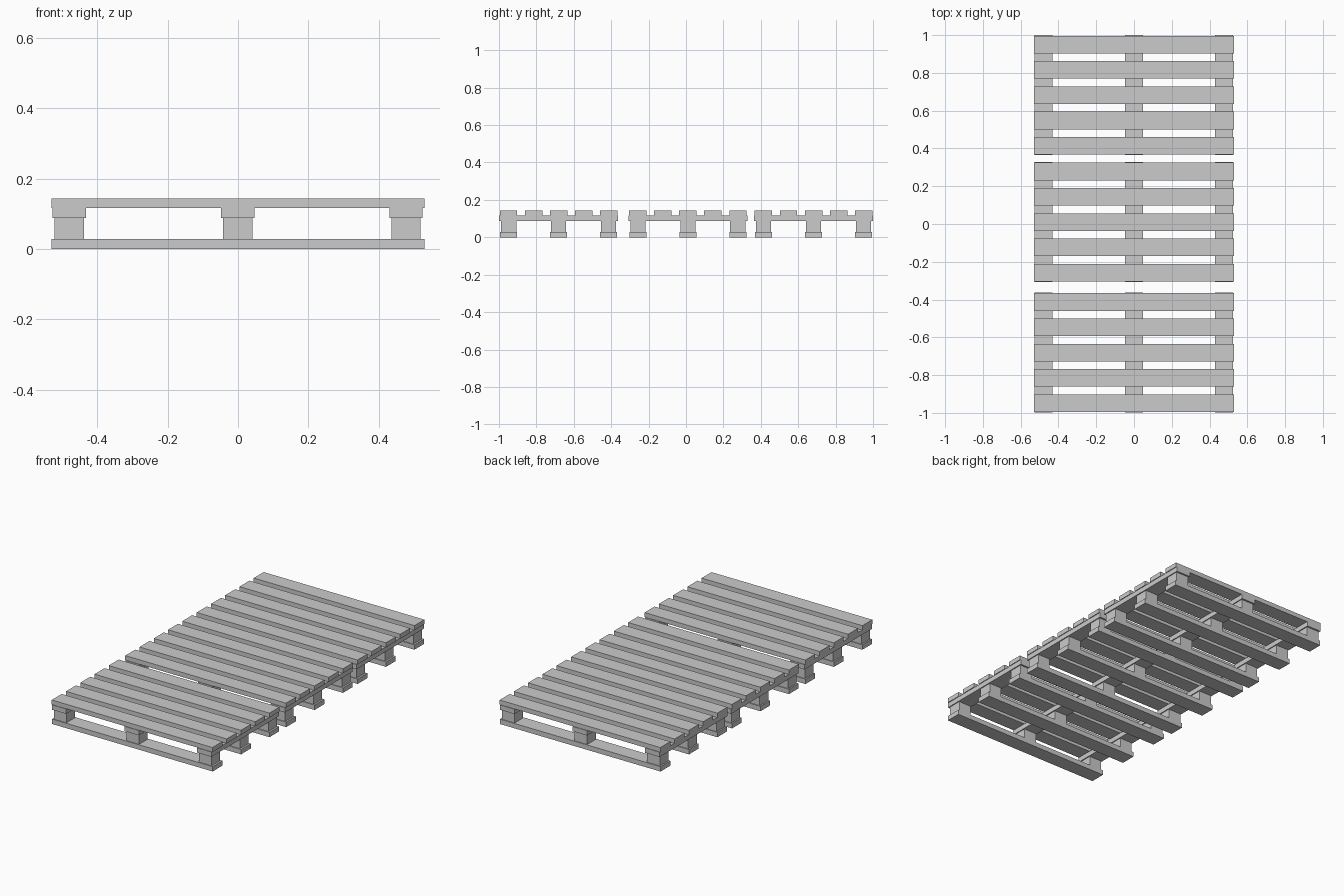
import bpy, bmesh
from mathutils import Matrix, Vector

if "Cube" in bpy.data.objects:
    bpy.data.objects.remove(bpy.data.objects["Cube"])

HALF_X = 0.529          # half length of every cross board
Z_BOTTOM = (0.0, 0.029)
Z_BLOCK = (0.029, 0.088)
Z_BEARER = (0.088, 0.1165)
Z_DECK = (0.1165, 0.1435)


def boxes(name, cells):
    """One object made of axis-aligned boxes: (cx, cy, size_x, size_y, (z0, z1))."""
    bm = bmesh.new()
    for cx, cy, sx, sy, (z0, z1) in cells:
        m = (Matrix.Translation(Vector((cx, cy, (z0 + z1) / 2)))
             @ Matrix.Diagonal((sx, sy, z1 - z0, 1)))
        bmesh.ops.create_cube(bm, size=1, matrix=m)
    mesh = bpy.data.meshes.new(name)
    bm.to_mesh(mesh)
    bm.free()
    obj = bpy.data.objects.new(name, mesh)
    bpy.context.collection.objects.link(obj)
    return obj


rows_x = (-0.479, -0.001, 0.477)
rows_y = (-0.267, 0.0, 0.267)

# three pallets in a line
for label, cy in (("front", -0.681), ("middle", 0.010), ("back", 0.682)):
    # five deck boards on top
    boxes(label + "_deck_boards",
          [(0, cy + i * 0.134, 2 * HALF_X, 0.093, Z_DECK) for i in range(-2, 3)])
    # three lengthwise bearers
    boxes(label + "_bearers",
          [(x, cy, 0.095, 0.636, Z_BEARER) for x in rows_x])
    # nine spacer blocks
    boxes(label + "_blocks",
          [(x, cy + y, 0.083, 0.081, Z_BLOCK) for x in rows_x for y in rows_y])
    # three bottom boards
    boxes(label + "_bottom_boards",
          [(0, cy + y, 2 * HALF_X, 0.091, Z_BOTTOM) for y in rows_y])
